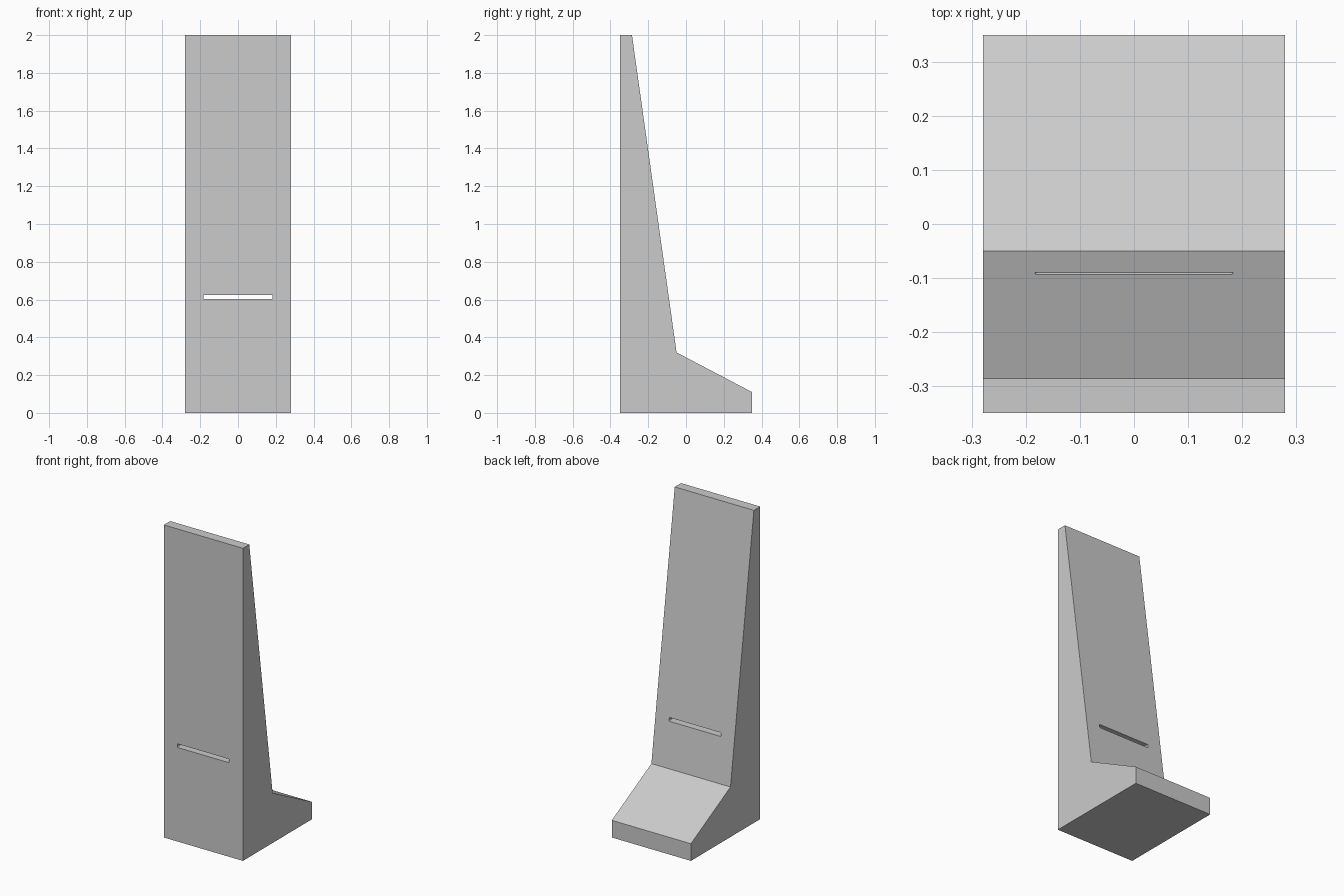
import bpy
import bmesh

cube = bpy.data.objects.get("Cube")
if cube:
    bpy.data.objects.remove(cube, do_unlink=True)

HALF_WIDTH = 0.28
# Side outline (y, z): upright back, tapering blade, sloping toe
PROFILE = [(-0.35, 0), (0.35, 0), (0.35, 0.11), (-0.05, 0.32), (-0.286, 2), (-0.35, 2)]

grey = bpy.data.materials.new("plain_grey")
grey.use_nodes = True
colour = (0.6, 0.6, 0.6, 1)
grey.diffuse_color = colour
grey.node_tree.nodes["Principled BSDF"].inputs["Base Color"].default_value = colour


def add_object(name, bm):
    bmesh.ops.recalc_face_normals(bm, faces=bm.faces[:])
    mesh = bpy.data.meshes.new(name)
    bm.to_mesh(mesh)
    bm.free()
    mesh.materials.append(grey)
    obj = bpy.data.objects.new(name, mesh)
    bpy.context.collection.objects.link(obj)
    return obj


def extruded(outline, direction):
    bm = bmesh.new()
    face = bm.faces.new([bm.verts.new(p) for p in outline])
    result = bmesh.ops.extrude_face_region(bm, geom=[face])
    verts = [v for v in result["geom"] if isinstance(v, bmesh.types.BMVert)]
    bmesh.ops.translate(bm, verts=verts, vec=direction)
    return bm


# Solid wall with sloping toe
wall = add_object("retaining_wall", extruded(
    [(-HALF_WIDTH, y, z) for y, z in PROFILE], (2 * HALF_WIDTH, 0, 0)))

# Narrow horizontal slot with softened corners, cut right through
slot = extruded([(x, -0.6, z) for x, z in
                 [(-0.183, 0.602), (0.183, 0.602), (0.183, 0.625), (-0.183, 0.625)]],
                (0, 1, 0))
corners = [e for e in slot.edges if abs(e.verts[0].co.y - e.verts[1].co.y) > 0.5]
bmesh.ops.bevel(slot, geom=corners, offset=0.005, segments=3, profile=0.5,
                affect='EDGES')
cutter = add_object("slot_cutter", slot)

# Apply the cut, then hide the helper
cut = wall.modifiers.new("slot", 'BOOLEAN')
cut.operation = 'DIFFERENCE'
cut.solver = 'EXACT'
cut.object = cutter
bpy.context.view_layer.objects.active = wall
bpy.ops.object.modifier_apply(modifier=cut.name)
bpy.data.objects.remove(cutter, do_unlink=True)
